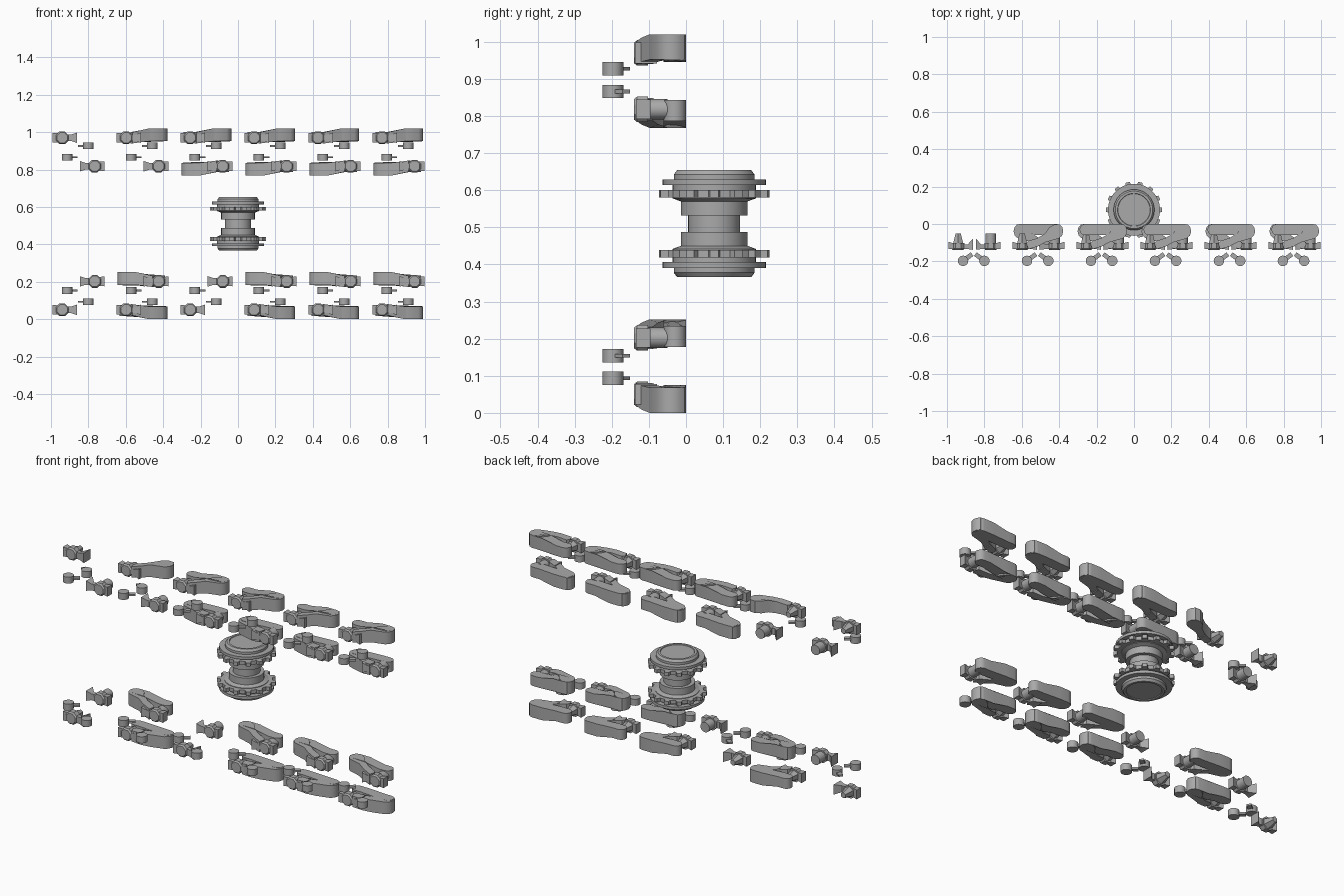
import bpy, bmesh, math
from mathutils import Matrix, Vector

if "Cube" in bpy.data.objects:
    bpy.data.objects.remove(bpy.data.objects["Cube"])

grey = bpy.data.materials.new("steel_grey")
grey.diffuse_color = (0.4, 0.4, 0.4, 1)
grey.use_nodes = True
grey.node_tree.nodes["Principled BSDF"].inputs["Base Color"].default_value = grey.diffuse_color
MID = 0.51          # height the whole kit is mirrored about


def finish(bm, name, mat=Matrix()):
    bm.transform(mat)
    bmesh.ops.recalc_face_normals(bm, faces=bm.faces)
    me = bpy.data.meshes.new(name)
    bm.to_mesh(me)
    bm.free()
    me.materials.append(grey)
    ob = bpy.data.objects.new(name, me)
    bpy.context.collection.objects.link(ob)
    bpy.context.view_layer.objects.active = ob
    for o in bpy.context.selected_objects:
        o.select_set(False)
    ob.select_set(True)
    bpy.ops.object.shade_smooth_by_angle(angle=math.radians(32))
    return ob


def prism(bm, pts, low, high):
    """Plan outline closed between two height functions of x."""
    a = [bm.verts.new((x, y, low(x))) for x, y in pts]
    b = [bm.verts.new((x, y, high(x))) for x, y in pts]
    n = len(pts)
    bm.faces.new(a)
    bm.faces.new(b)
    for i in range(n):
        bm.faces.new((a[i], a[(i + 1) % n], b[(i + 1) % n], b[i]))


def loft(bm, rings):
    """Skin a list of equal rings and cap both ends."""
    rs = [[bm.verts.new(p) for p in r] for r in rings]
    n = len(rs[0])
    for r, s in zip(rs, rs[1:]):
        for i in range(n):
            bm.faces.new((r[i], r[(i + 1) % n], s[(i + 1) % n], s[i]))
    bm.faces.new(rs[0])
    bm.faces.new(rs[-1])


def y_ring(y, r, n):
    return [(r * math.cos(math.tau * (i + .5) / n), y,
             r * math.sin(math.tau * (i + .5) / n)) for i in range(n)]


def step(left, right):
    """Height that ramps from left to right value across the link."""
    return lambda x: left + (right - left) * min(1, max(0, (x + .05) / .09))


def rect_ring(x, y0, y1, h):
    return [(x, y0, -h), (x, y1, -h), (x, y1, h), (x, y0, h)]


def connector(bm, tapered):
    hub = -.083
    # octagonal hub with chamfered front, and its rearward peg
    loft(bm, [y_ring(-.14, .03, 8), y_ring(-.132, .037, 8), y_ring(-.102, .037, 8)])
    n = 6 if tapered else 16
    loft(bm, [y_ring(-.104, .031 if tapered else .028, n),
              y_ring(-.05, .016 if tapered else .028, n)])
    # short wing and long flared wing
    loft(bm, [rect_ring(-.052, -.135, -.095, .026), rect_ring(-.02, -.132, -.105, .024)])
    loft(bm, [rect_ring(.0, -.132, -.105, .018), rect_ring(.05, -.134, -.11, .018),
              rect_ring(.08, -.138, -.078, .028)])
    bmesh.ops.translate(bm, verts=bm.verts, vec=(hub, 0, 0))


def capsule(x0, x1, y, r, n=8):
    pts = []
    for cx, a0 in ((x1, -90), (x0, 90)):
        for i in range(n + 1):
            a = math.radians(a0 + 180 * i / n)
            pts.append((cx + r * math.cos(a), y + r * math.sin(a)))
    return pts


ARM = [(.12, -.004), (.132, -.018), (.137, -.04), (.13, -.062), (.112, -.078),
       (.05, -.095), (.04, -.098), (0, -.12), (-.05, -.135), (-.06, -.105),
       (-.05, -.09), (0, -.075), (.04, -.05), (.06, -.02), (.09, -.002)]


def arm(bm):
    prism(bm, ARM, step(-.03, -.018), step(.03, .05))


def back_bar(bm):
    pts = capsule(-.088, .1, -.03, .03)
    # extra stations so that the bar follows the stepped height
    right, left = pts[:9], pts[9:]
    pts = right + [(.04, 0), (-.05, 0)] + left + [(-.05, -.06), (.04, -.06)]
    prism(bm, pts, step(-.025, -.02), step(.032, .05))


# Track links: two tiers, mirrored to the lower half of the kit
for half in ("upper", "lower"):
    flip = Matrix() if half == "upper" else (
        Matrix.Translation((0, 0, 2 * MID)) @ Matrix.Diagonal((1, 1, -1, 1)))
    for k in range(6):
        cx = -.857 + .342 * k
        for tier in ("outer", "inner"):
            if tier == "outer":
                m = Matrix.Translation((cx, 0, .97))
            else:
                m = (Matrix.Translation((cx + .008, 0, .818))
                     @ Matrix.Diagonal((-1, 1, -1, 1)))
            m = flip @ m
            bm = bmesh.new()
            connector(bm, tier == "outer")
            finish(bm, f"{half}_{tier}_connector_{k}", m)
            if half == "upper":
                has_bar = k >= 2
                has_arm = has_bar or (k == 1 and tier == "outer")
            else:
                has_arm = has_bar = k not in (0, 2)
            if has_arm:
                bm = bmesh.new()
                arm(bm)
                finish(bm, f"{half}_{tier}_link_arm_{k}", m)
            if has_bar:
                bm = bmesh.new()
                back_bar(bm)
                finish(bm, f"{half}_{tier}_link_bar_{k}", m)

        # Loose pins with a thin tab pointing inward
        for side, z in ((1, .927), (-1, .866)):
            bm = bmesh.new()
            prism(bm, capsule(0, 0, 0, .028), lambda x: -.018, lambda x: .018)
            bmesh.ops.remove_doubles(bm, verts=bm.verts, dist=.0001)
            d = Vector((-side * .8, .6)).normalized()
            w = Vector((-d.y, d.x)) * .012
            a, b = d * .02, d * .06
            tab = [tuple(a + w), tuple(a - w), tuple(b - w), tuple(b + w)]
            prism(bm, tab, lambda x: -.005, lambda x: .005)
            finish(bm, f"{half}_pin_{k}_{'right' if side > 0 else 'left'}",
                   flip @ Matrix.Translation((cx + side * .057, -.197, z)))

# Drive sprocket: turned body, mirrored profile
CY = .076
half_profile = [(.07, 0), (.07, .022), (.09, .022), (.09, .06), (.112, .068),
                (.112, .104), (.139, .104), (.139, .119), (.109, .119),
                (.109, .132), (.1, .144), (.088, .144), (.086, .14)]
profile = [(r, -z) for r, z in reversed(half_profile[1:])] + half_profile
N = 48
bm = bmesh.new()
loft(bm, [[(r * math.cos(math.tau * i / N), r * math.sin(math.tau * i / N), z)
           for i in range(N)] for r, z in profile])
finish(bm, "sprocket_body", Matrix.Translation((0, CY, MID)))

# Toothed rings
TEETH = 14
outline = []
for t in range(TEETH):
    for f, r in ((-.5, .132), (-.26, .132), (-.17, .151), (.17, .151), (.26, .132)):
        a = math.tau * (t + f) / TEETH
        outline.append((r * math.cos(a), r * math.sin(a)))
for s in (1, -1):
    bm = bmesh.new()
    prism(bm, outline, lambda x: -.01, lambda x: .01)
    finish(bm, "toothed_ring_" + ("top" if s > 0 else "bottom"),
           Matrix.Translation((0, CY, MID + s * .081)))
